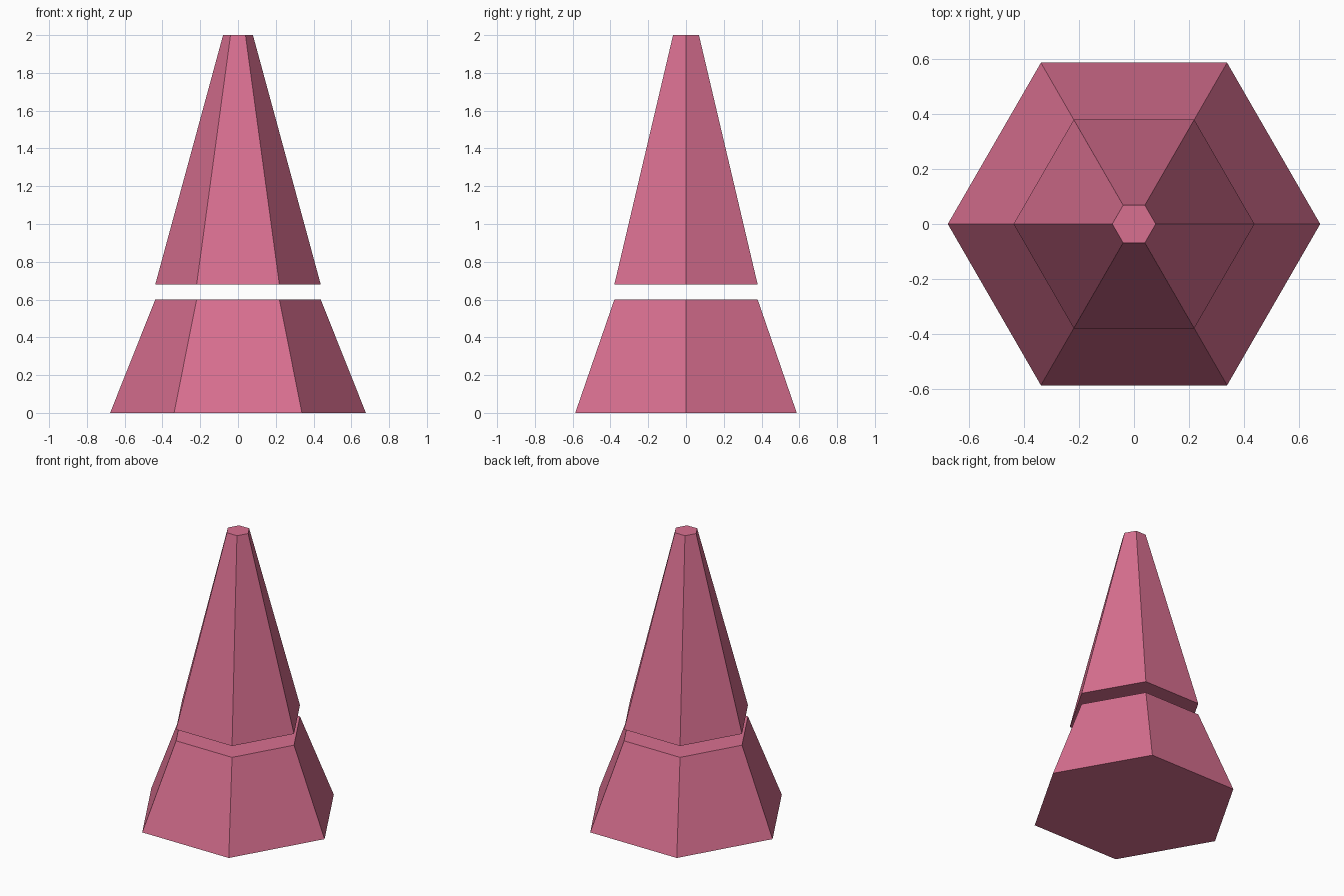
import bpy
import bmesh
from math import cos, sin, tau

cube = bpy.data.objects.get("Cube")
if cube:
    bpy.data.objects.remove(cube, do_unlink=True)

SIDES = 6

# Single flat colour
rose = bpy.data.materials.new("rose_pink")
rose.use_nodes = True
colour = (0.69, 0.16, 0.28, 1)
rose.diffuse_color = colour
rose.node_tree.nodes["Principled BSDF"].inputs["Base Color"].default_value = colour


def frustum(name, z_low, r_low, z_high, r_high):
    """Closed six-sided tapered block with corners on the x axis."""
    bm = bmesh.new()
    low, high = [
        [bm.verts.new((r * cos(tau * i / SIDES), r * sin(tau * i / SIDES), z))
         for i in range(SIDES)]
        for z, r in ((z_low, r_low), (z_high, r_high))
    ]
    bm.faces.new(low[::-1])
    bm.faces.new(high)
    for i in range(SIDES):
        j = (i + 1) % SIDES
        bm.faces.new((low[i], low[j], high[j], high[i]))
    mesh = bpy.data.meshes.new(name)
    bm.to_mesh(mesh)
    bm.free()
    mesh.materials.append(rose)
    obj = bpy.data.objects.new(name, mesh)
    bpy.context.collection.objects.link(obj)
    return obj


# Wide base and slender spire, separated by an open gap
frustum("base", 0, 0.677, 0.6, 0.438)
frustum("spire", 0.68, 0.438, 2, 0.079)
